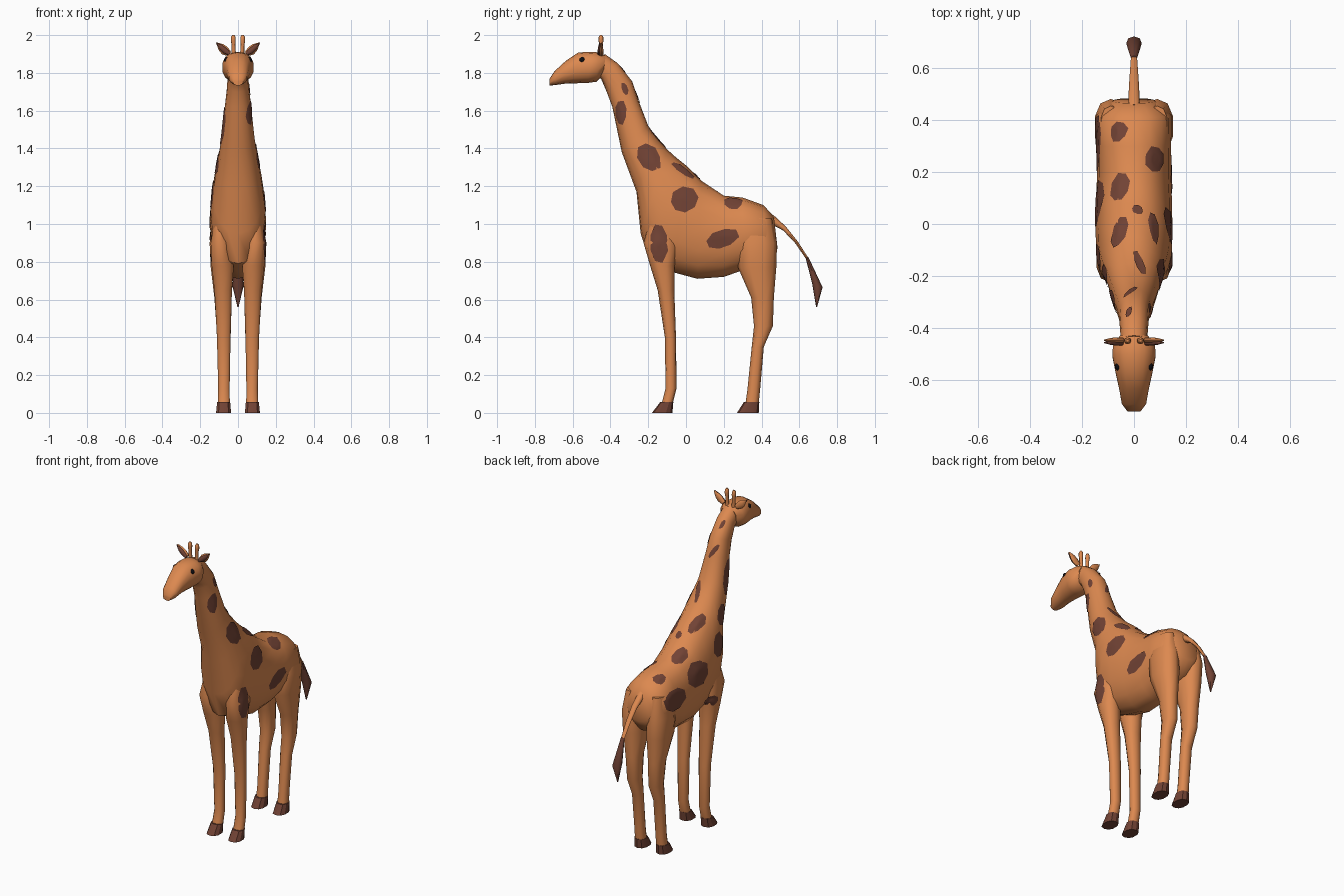
import bpy, bmesh, math, random
from mathutils import Vector
from mathutils.bvhtree import BVHTree

random.seed(4)


def material(name, rgb):
    m = bpy.data.materials.new(name)
    m.diffuse_color = (*rgb, 1)
    return m


ORANGE = material("orange_coat", (0.72, 0.25, 0.08))
BROWN = material("dark_brown", (0.165, 0.055, 0.035))
BLACK = material("eye_black", (0.004, 0.004, 0.006))


def finish(name, bm, mat, angle=50):
    bmesh.ops.recalc_face_normals(bm, faces=bm.faces)
    me = bpy.data.meshes.new(name)
    bm.to_mesh(me)
    bm.free()
    me.materials.append(mat)
    ob = bpy.data.objects.new(name, me)
    bpy.context.collection.objects.link(ob)
    bpy.ops.object.select_all(action='DESELECT')
    ob.select_set(True)
    bpy.context.view_layer.objects.active = ob
    bpy.ops.object.shade_smooth_by_angle(angle=math.radians(angle))
    return ob


def ring(centre, u, v, n, power=0.9):
    """Rounded cross-section spanned by half-axes u and v."""
    pts = []
    for i in range(n):
        a = 2 * math.pi * i / n
        c, s = math.cos(a), math.sin(a)
        pts.append(centre + u * math.copysign(abs(c) ** power, c)
                   + v * math.copysign(abs(s) ** power, s))
    return pts


def loft(bm, rings):
    rows = [[bm.verts.new(p) for p in r] for r in rings]
    n = len(rows[0])
    for a, b in zip(rows, rows[1:]):
        for i in range(n):
            j = (i + 1) % n
            bm.faces.new((a[i], a[j], b[j], b[i]))
    bm.faces.new(rows[0])
    bm.faces.new(rows[-1])


def spine(bm, sections, n):
    """Sections: top y, top z, bottom y, bottom z, half width."""
    rings = []
    for ty, tz, by, bz, hw in sections:
        t, b = Vector((0, ty, tz)), Vector((0, by, bz))
        rings.append(ring((t + b) / 2, (t - b) / 2, Vector((hw, 0, 0)), n))
    loft(bm, rings)


def limb(bm, sections, n=10):
    """Sections: z, y front, y back, x inner, x outer; built on both sides."""
    for s in (1, -1):
        loft(bm, [ring(Vector((s * (x0 + x1) / 2, (y0 + y1) / 2, z)),
                       Vector((0, (y1 - y0) / 2, 0)),
                       Vector(((x1 - x0) / 2, 0, 0)), n, 0.85)
                  for z, y0, y1, x0, x1 in sections])


# Body and neck, from rump to nape
bm = bmesh.new()
spine(bm, [
    (0.465, 1.04, 0.485, 0.87, 0.08), (0.41, 1.10, 0.43, 0.79, 0.145),
    (0.30, 1.14, 0.30, 0.755, 0.143), (0.20, 1.15, 0.20, 0.72, 0.142),
    (0.08, 1.23, 0.06, 0.71, 0.147), (0.00, 1.31, -0.07, 0.745, 0.148),
    (-0.05, 1.35, -0.19, 0.79, 0.145), (-0.10, 1.395, -0.24, 0.95, 0.132),
    (-0.15, 1.45, -0.262, 1.17, 0.11), (-0.20, 1.52, -0.34, 1.38, 0.088),
    (-0.25, 1.65, -0.39, 1.62, 0.068), (-0.285, 1.755, -0.42, 1.70, 0.058),
    (-0.36, 1.85, -0.45, 1.77, 0.054), (-0.43, 1.90, -0.48, 1.78, 0.05),
], 16)
body = finish("body_and_neck", bm, ORANGE)

# Legs
bm = bmesh.new()
limb(bm, [
    (1.02, -0.19, -0.07, 0.06, 0.125), (0.90, -0.225, -0.04, 0.04, 0.147),
    (0.78, -0.19, -0.06, 0.02, 0.142), (0.65, -0.15, -0.062, 0.03, 0.127),
    (0.40, -0.112, -0.053, 0.038, 0.113), (0.13, -0.108, -0.05, 0.043, 0.106),
    (0.05, -0.128, -0.07, 0.042, 0.108)])
front_legs = finish("front_legs", bm, ORANGE)

bm = bmesh.new()
limb(bm, [
    (1.03, 0.32, 0.455, 0.05, 0.128), (0.90, 0.27, 0.482, 0.025, 0.153),
    (0.77, 0.275, 0.478, 0.02, 0.147), (0.61, 0.345, 0.465, 0.032, 0.127),
    (0.46, 0.36, 0.46, 0.035, 0.116), (0.35, 0.348, 0.412, 0.04, 0.111),
    (0.12, 0.325, 0.392, 0.043, 0.106), (0.05, 0.315, 0.385, 0.042, 0.108)])
rear_legs = finish("rear_legs", bm, ORANGE)

# Hooves
bm = bmesh.new()
limb(bm, [(0.057, -0.137, -0.067, 0.04, 0.112), (0.0, -0.18, -0.072, 0.035, 0.118)])
limb(bm, [(0.057, 0.306, 0.388, 0.04, 0.112), (0.0, 0.27, 0.385, 0.035, 0.118)])
finish("hooves", bm, BROWN, 30)

# Head
bm = bmesh.new()
spine(bm, [
    (-0.425, 1.89, -0.44, 1.785, 0.055), (-0.46, 1.908, -0.475, 1.753, 0.083),
    (-0.50, 1.912, -0.52, 1.747, 0.085), (-0.57, 1.908, -0.58, 1.745, 0.072),
    (-0.635, 1.865, -0.64, 1.743, 0.058), (-0.695, 1.81, -0.69, 1.736, 0.048),
    (-0.722, 1.77, -0.722, 1.733, 0.026)], 14)
finish("head", bm, ORANGE)

# Eyes
bm = bmesh.new()
for s in (1, -1):
    r = bmesh.ops.create_uvsphere(bm, u_segments=12, v_segments=8, radius=0.016)
    bmesh.ops.translate(bm, verts=r["verts"], vec=(s * 0.058, -0.55, 1.868))
finish("eyes", bm, BLACK)

# Horns
X, Y = Vector((1, 0, 0)), Vector((0, 1, 0))
bm = bmesh.new()
for s in (1, -1):
    loft(bm, [ring(Vector((s * x, -0.45, z)), X * r, Y * r, 8)
              for x, z, r in ((0.022, 1.88, 0.012), (0.024, 1.95, 0.01),
                              (0.025, 1.97, 0.013), (0.025, 1.99, 0.012), (0.025, 2.0, 0.006))])
finish("horns", bm, ORANGE)

# Ears, with a darker inner face
for name, mat, dy, k in (("ears", ORANGE, 0, 1), ("inner_ears", BROWN, -0.009, 0.65)):
    bm = bmesh.new()
    for s in (1, -1):
        across = Vector((-s * 0.6, 0, 0.8))
        loft(bm, [ring(Vector((s * x, -0.448 + dy, z)), across * w * k, Y * 0.011 * t, 8)
                  for x, z, w, t in ((0.045, 1.90, 0.014, 1), (0.07, 1.918, 0.024, 1),
                                     (0.09, 1.936, 0.02, 0.8), (0.115, 1.96, 0.002, 0.2))])
    finish(name, bm, mat)

# Tail and tuft
bm = bmesh.new()
spine(bm, [(0.46, 1.05, 0.45, 1.00, 0.022), (0.53, 0.985, 0.515, 0.965, 0.02),
           (0.59, 0.91, 0.577, 0.90, 0.016), (0.648, 0.82, 0.632, 0.82, 0.012)], 8)
finish("tail", bm, ORANGE)
bm = bmesh.new()
spine(bm, [(0.648, 0.825, 0.632, 0.825, 0.012), (0.723, 0.665, 0.668, 0.685, 0.03),
           (0.694, 0.56, 0.689, 0.56, 0.003)], 8)
finish("tail_tuft", bm, BROWN)

# Coat spots: irregular patches laid on the outer skin
verts, polys = [], []
for ob in (body, front_legs, rear_legs):
    base = len(verts)
    verts += [v.co.copy() for v in ob.data.vertices]
    polys += [[base + i for i in p.vertices] for p in ob.data.polygons]
skin = BVHTree.FromPolygons(verts, polys)


def spot(bm, x, y, z, along, up, turn=0, n=8, steps=5):
    p, normal, _, _ = skin.find_nearest(Vector((x, y, z)))
    u = (Y - normal * normal.y).normalized()
    v = normal.cross(u)
    if v.z < 0:
        v = -v
    a0 = math.radians(turn)
    radii = [random.uniform(0.92, 1.1) for _ in range(n)]

    def lay(r, i):
        a = 2 * math.pi * (i + 0.5) / n
        c, s = math.cos(a) * along * r, math.sin(a) * up * r
        q = p + u * (c * math.cos(a0) - s * math.sin(a0)) + v * (c * math.sin(a0) + s * math.cos(a0))
        hit = skin.ray_cast(q + normal * 0.06, -normal, 0.16)[0]
        return bm.verts.new((hit or skin.find_nearest(q)[0]) + normal * 0.004)

    centre = lay(0, 0)
    rows = [[lay(radii[i] * k / steps, i) for i in range(n)] for k in range(1, steps + 1)]
    for i in range(n):
        j = (i + 1) % n
        bm.faces.new((centre, rows[0][i], rows[0][j]))
        for a, b in zip(rows, rows[1:]):
            bm.faces.new((a[i], b[i], b[j], a[j]))


bm = bmesh.new()
for s in [
    # right side
    (0.15, -0.145, 0.90, 0.05, 0.105), (0.15, 0.19, 0.92, 0.09, 0.05, 20),
    (0.15, -0.01, 1.13, 0.075, 0.065, 30), (0.08, 0.25, 1.11, 0.05, 0.05),
    (0.07, -0.02, 1.28, 0.07, 0.025, -25), (0.09, -0.195, 1.35, 0.06, 0.08, 30),
    (0.07, -0.35, 1.59, 0.035, 0.065), (0.05, -0.325, 1.715, 0.017, 0.035, 20),
    # left side
    (-0.15, 0.31, 0.98, 0.11, 0.07), (-0.15, 0.08, 1.06, 0.09, 0.08),
    (-0.12, -0.13, 1.16, 0.055, 0.075), (-0.15, -0.05, 0.82, 0.06, 0.035),
    (-0.08, -0.30, 1.52, 0.04, 0.11, 15), (-0.10, -0.20, 1.32, 0.045, 0.07, 20),
    # along the back
    (-0.065, 0.36, 1.12, 0.042, 0.034), (-0.06, 0.16, 1.20, 0.065, 0.04),
    (-0.055, -0.03, 1.31, 0.08, 0.035), (0.015, 0.06, 1.26, 0.025, 0.02),
    (0.02, -0.15, 1.45, 0.07, 0.018), (-0.015, -0.26, 1.68, 0.05, 0.014),
    (-0.02, -0.34, 1.82, 0.03, 0.012)]:
    spot(bm, *s)
finish("coat_spots", bm, BROWN)
